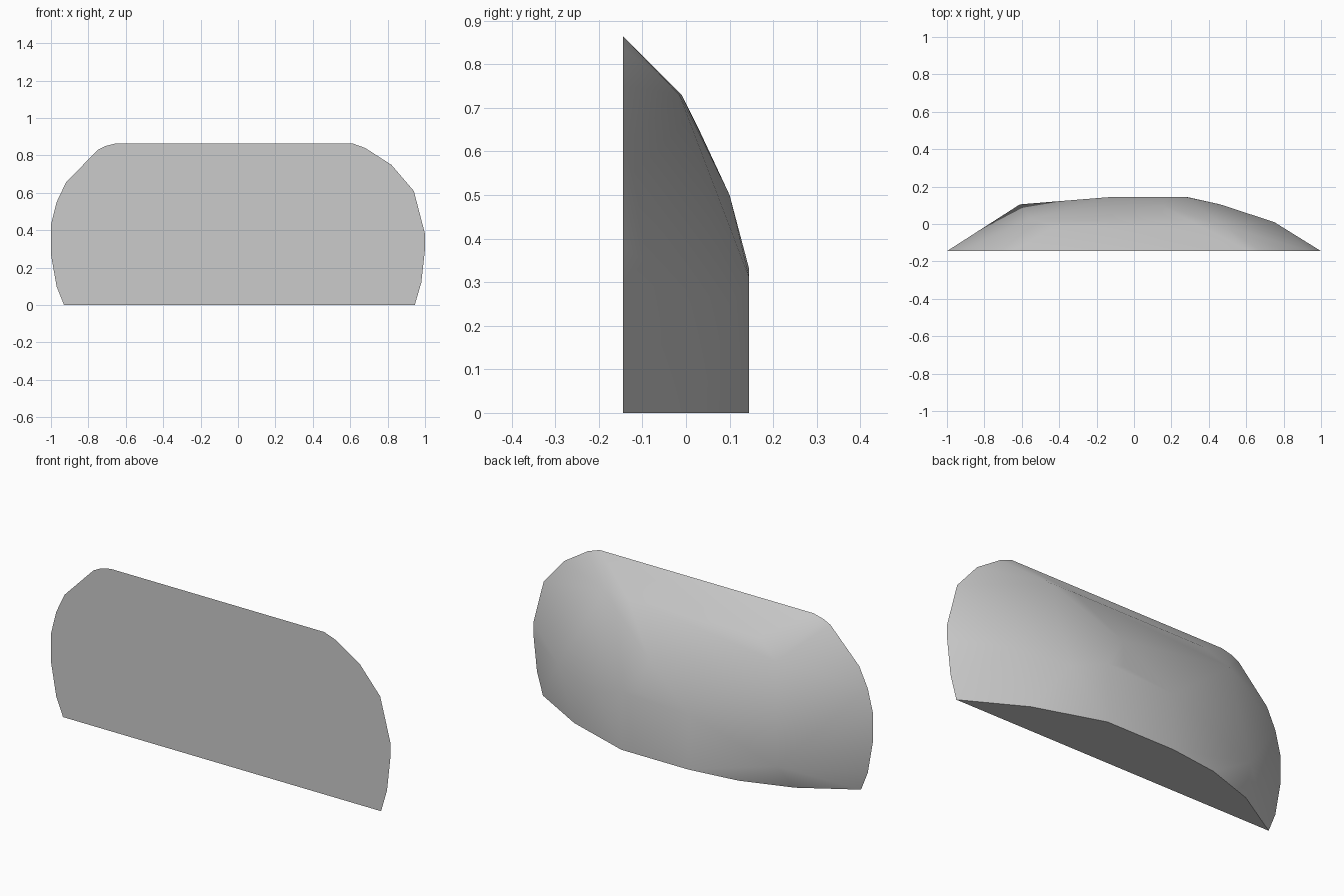
import bpy
import bmesh
import math

cube = bpy.data.objects.get("Cube")
if cube:
    bpy.data.objects.remove(cube, do_unlink=True)

FRONT, BACK = -0.145, 0.145

# Rim of the flat front face (x, z)
rim = [(-0.93, 0), (-0.97, 0.1), (-1, 0.27), (-1, 0.43), (-0.97, 0.55),
       (-0.92, 0.655), (-0.75, 0.83), (-0.71, 0.85), (-0.65, 0.865),
       (0.61, 0.865), (0.68, 0.84), (0.82, 0.75), (0.94, 0.61),
       (1, 0.38), (1, 0.3), (0.98, 0.12), (0.945, 0)]

# Curved edge of the flat base (x, y)
base = [(0.64, 0.026), (0.28, BACK), (-0.115, BACK), (-0.385, 0.11), (-0.655, 0.02)]

# Corners of the domed back (x, y, z)
dome = [(0.18, BACK, 0.33), (0.275, BACK, 0.31), (-0.115, BACK, 0.295),
        (-0.61, 0.105, 0.134), (-0.55, 0.03, 0.65),
        (0.46, 0.105, 0.25), (0.75, 0.01, 0.28), (0.15, 0.1, 0.5),
        (0.35, -0.01, 0.73), (0.49, -0.015, 0.73), (-0.42, -0.01, 0.73)]

points = [(x, FRONT, z) for x, z in rim] + [(x, y, 0) for x, y in base] + dome

# Stretch a closed skin over the points
bm = bmesh.new()
for p in points:
    bm.verts.new(p)
hull = bmesh.ops.convex_hull(bm, input=bm.verts)
loose = {g for g in hull["geom_interior"] + hull["geom_unused"]
         if isinstance(g, bmesh.types.BMVert)}
bmesh.ops.delete(bm, geom=list(loose), context="VERTS")
bmesh.ops.dissolve_limit(bm, angle_limit=math.radians(0.5),
                         verts=bm.verts, edges=bm.edges)
bmesh.ops.recalc_face_normals(bm, faces=bm.faces)
mesh = bpy.data.meshes.new("domed_block")
bm.to_mesh(mesh)
bm.free()

block = bpy.data.objects.new("domed_block", mesh)
bpy.context.collection.objects.link(block)

# Plain grey surface
grey = bpy.data.materials.new("plain_grey")
grey.use_nodes = True
colour = (0.6, 0.6, 0.6, 1)
grey.diffuse_color = colour
grey.node_tree.nodes["Principled BSDF"].inputs["Base Color"].default_value = colour
mesh.materials.append(grey)

# Smooth dome with crisp front and base edges
bpy.context.view_layer.objects.active = block
block.select_set(True)
bpy.ops.object.shade_smooth_by_angle(angle=math.radians(32))
